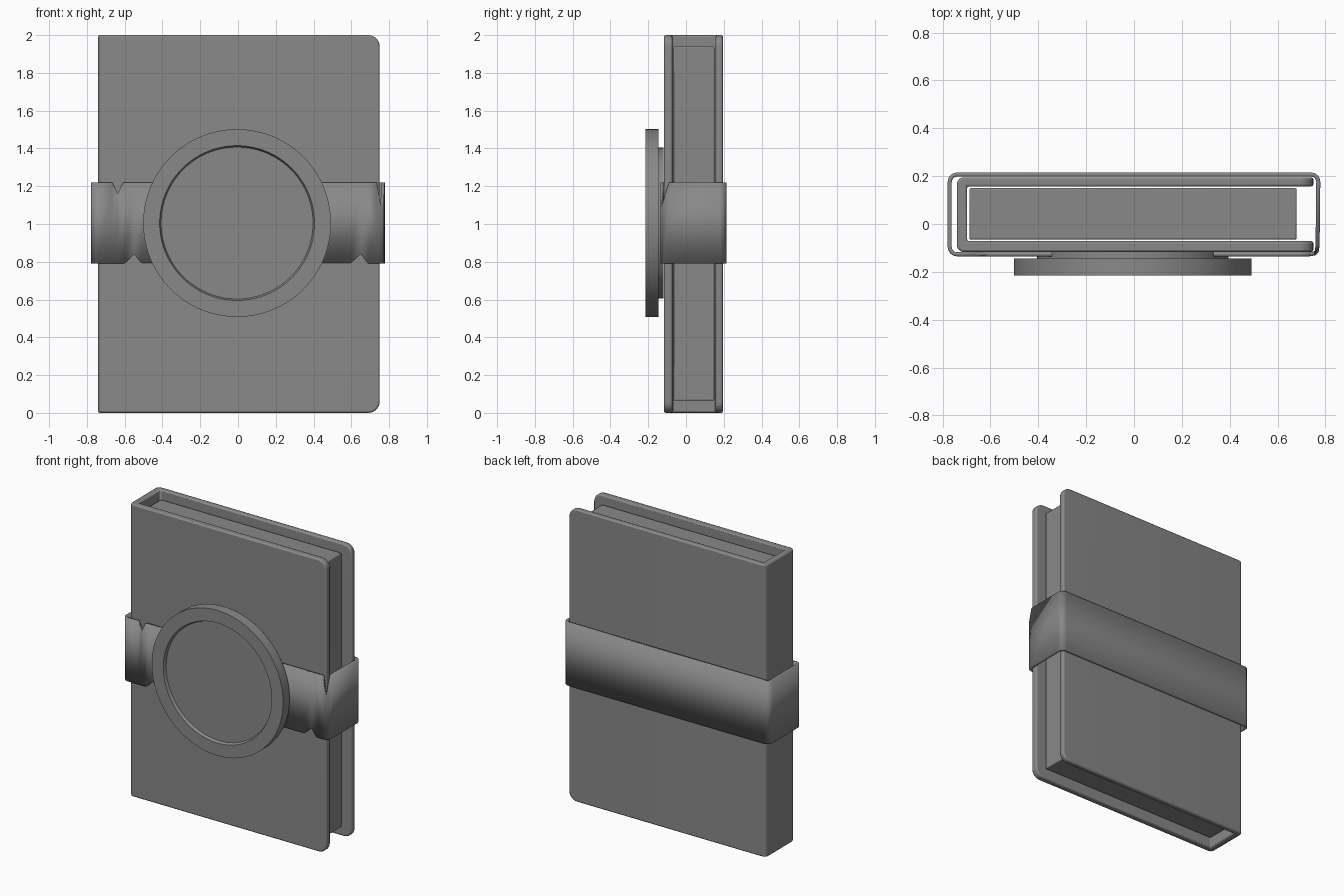
import bpy, bmesh, math
from mathutils import Vector

if "Cube" in bpy.data.objects:
    bpy.data.objects.remove(bpy.data.objects["Cube"])

grey = bpy.data.materials.new("mid_grey")
grey.diffuse_color = (0.25, 0.25, 0.25, 1)
grey.use_nodes = True
grey.node_tree.nodes["Principled BSDF"].inputs["Base Color"].default_value = grey.diffuse_color


def finish(name, bm, bevel=0.0, recalc=True):
    """Turn a bmesh into a smooth-by-angle object."""
    if recalc:
        bmesh.ops.recalc_face_normals(bm, faces=bm.faces[:])
    mesh = bpy.data.meshes.new(name)
    bm.to_mesh(mesh)
    bm.free()
    mesh.materials.append(grey)
    ob = bpy.data.objects.new(name, mesh)
    bpy.context.collection.objects.link(ob)
    if bevel:
        mod = ob.modifiers.new("soft_edges", 'BEVEL')
        mod.width, mod.segments = bevel, 2
        mod.limit_method, mod.angle_limit = 'ANGLE', math.radians(40)
    bpy.ops.object.select_all(action='DESELECT')
    ob.select_set(True)
    bpy.context.view_layer.objects.active = ob
    bpy.ops.object.shade_smooth_by_angle(angle=math.radians(35))
    return ob


def extrude(points, z0, z1):
    """Extrude a flat xy outline from z0 to z1."""
    bm = bmesh.new()
    face = bm.faces.new([bm.verts.new((x, y, z0)) for x, y in points])
    res = bmesh.ops.extrude_face_region(bm, geom=[face])
    top = [v for v in res["geom"] if isinstance(v, bmesh.types.BMVert)]
    bmesh.ops.translate(bm, verts=top, vec=(0, 0, z1 - z0))
    return bm


def round_edges(bm, test, width):
    edges = [e for e in bm.edges if test(*[v.co for v in e.verts])]
    bmesh.ops.bevel(bm, geom=edges, offset=width, offset_type='OFFSET',
                    segments=6, profile=0.5, affect='EDGES')


# Cover: two boards and a spine as one C-shaped section
bm = extrude([(-0.74, -0.117), (0.75, -0.117), (0.75, -0.072), (-0.698, -0.072),
              (-0.698, 0.157), (0.75, 0.157), (0.75, 0.195), (-0.74, 0.195)], 0, 2)
# free corners of the boards
round_edges(bm, lambda a, b: min(a.x, b.x) > 0.7 and abs(a.z - b.z) < 0.01, 0.06)
# long outer edges of the spine
round_edges(bm, lambda a, b: max(a.x, b.x) < -0.73 and abs(a.z - b.z) > 1, 0.028)
finish("cover", bm, 0.009)

# Page block
finish("pages", extrude([(-0.688, -0.065), (0.68, -0.065), (0.68, 0.15),
                         (-0.688, 0.15)], 0.065, 1.94), 0.006)

# Strap: closed rounded path around the book, with small creased notches
LOW, HIGH = 0.79, 1.22
path = [(-0.665, -0.135, LOW, HIGH), (-0.637, -0.135, LOW, 1.16),
        (-0.607, -0.135, LOW, HIGH), (-0.59, -0.135, LOW + 0.01, HIGH),
        (-0.55, -0.135, 0.84, HIGH), (-0.51, -0.135, LOW + 0.003, HIGH),
        (0.595, -0.135, LOW + 0.003, HIGH), (0.65, -0.135, 0.84, HIGH),
        (0.69, -0.135, LOW, HIGH), (0.735, -0.135, LOW, HIGH),
        (0.758, -0.131, LOW, 1.09), (0.772, -0.118, LOW, 1.13),
        (0.776, -0.09, LOW, HIGH)]
for cx, cy, start in ((0.74, 0.176, 0), (-0.74, 0.176, 90), (-0.74, -0.096, 180)):
    for i in range(7):
        a = math.radians(start + i * 15)
        path.append((cx + 0.039 * math.cos(a), cy + 0.039 * math.sin(a), LOW, HIGH))
bm = bmesh.new()
rows = [(bm.verts.new((x, y, lo)), bm.verts.new((x, y, hi))) for x, y, lo, hi in path]
for (a, b), (c, d) in zip(rows, rows[1:] + rows[:1]):
    bm.faces.new((a, c, d, b))
strap = finish("strap", bm, recalc=False)
solid = strap.modifiers.new("thickness", 'SOLIDIFY')
solid.thickness, solid.offset = 0.017, -1
# keep the edge sharpening last
with bpy.context.temp_override(object=strap):
    bpy.ops.object.modifier_move_to_index(modifier="thickness", index=0)

# Round medallion: rim, shallow recess and a smaller mounting plate behind
profile = [(0, -0.195), (0.402, -0.195), (0.410, -0.215), (0.497, -0.215),
           (0.497, -0.145), (0.40, -0.145), (0.40, -0.118), (0, -0.118)]
bm = bmesh.new()
verts = [bm.verts.new((r, y, 0)) for r, y in profile]
edges = [bm.edges.new(pair) for pair in zip(verts, verts[1:])]
bmesh.ops.spin(bm, geom=verts + edges, cent=(0, 0, 0), axis=(0, 1, 0),
               angle=math.tau, steps=96, use_duplicate=False)
bmesh.ops.remove_doubles(bm, verts=bm.verts[:], dist=0.0005)
bmesh.ops.translate(bm, verts=bm.verts[:], vec=Vector((-0.005, 0, 1.005)))
finish("medallion", bm)
